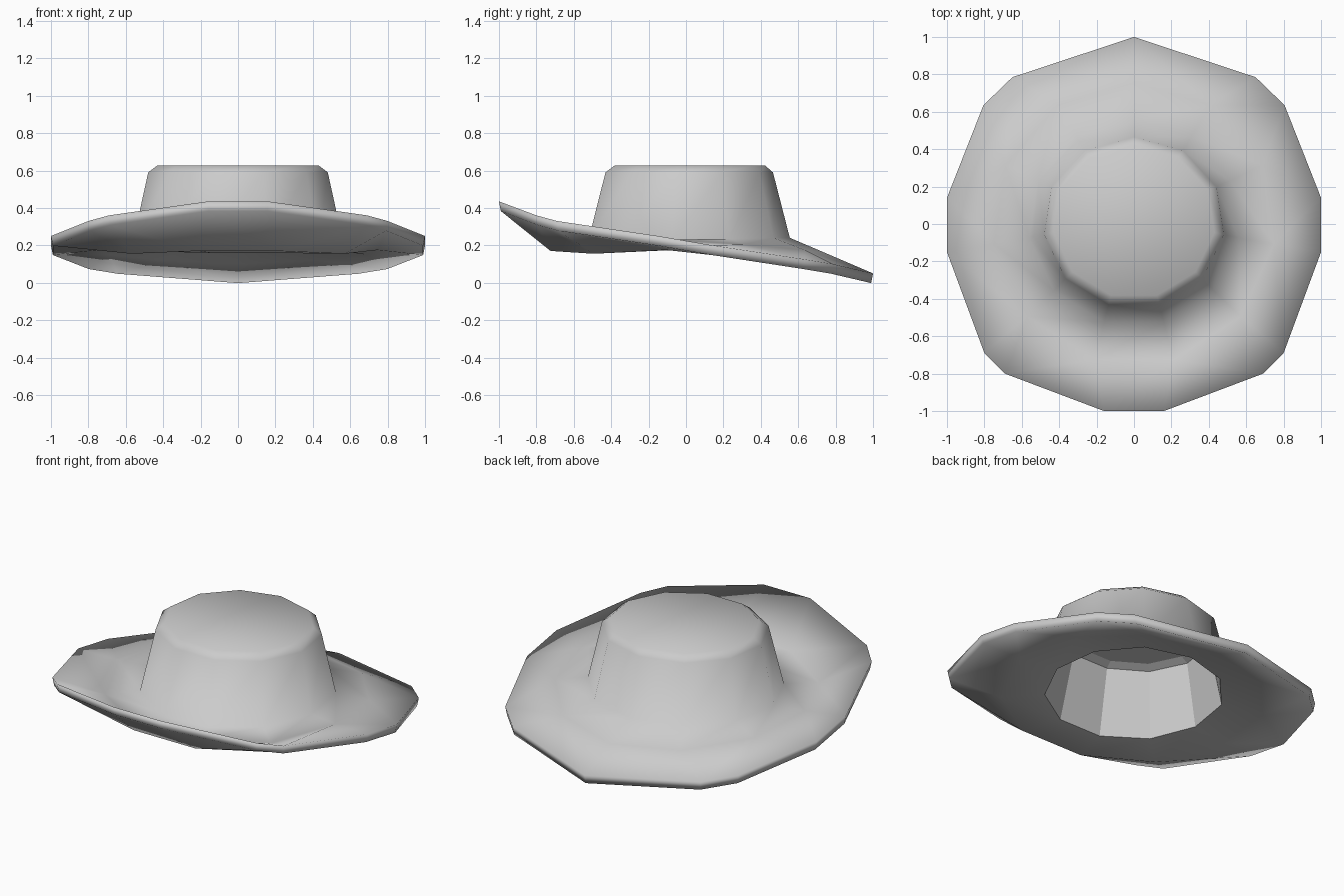
import bpy, bmesh, math

if "Cube" in bpy.data.objects:
    bpy.data.objects.remove(bpy.data.objects["Cube"])

bm = bmesh.new()
N = 11


def ang(v):
    # clockwise angle measured from the back point (+y)
    return math.atan2(v.co.x, v.co.y) % (2 * math.pi)


def ring(rx, ry, z, cy=0.0):
    # 11-sided ring with a corner at the back; z is a list for the half ring back -> front
    out = []
    for i in range(N):
        a = 2 * math.pi * i / N
        zi = z[min(i, N - i)] if isinstance(z, list) else z
        out.append(bm.verts.new((rx * math.sin(a), ry * math.cos(a) + cy, zi)))
    return out


def half_outline(pts, drop=0.0, s=1.0):
    # mirrored rim outline, back point first
    full = pts + [(-x, y, z) for x, y, z in reversed(pts[1:])]
    return [bm.verts.new((x * s, y * s, z - drop)) for x, y, z in full]


def zip_rings(a, b, smooth=True):
    # join two rings, quads when the counts match, triangles otherwise
    faces = []
    na, nb = len(a), len(b)
    if na == nb:
        for i in range(na):
            j = (i + 1) % na
            faces.append(bm.faces.new((a[i], a[j], b[j], b[i])))
    else:
        i = j = 0
        while i < na or j < nb:
            nxa = ang(a[i + 1]) if i + 1 < na else 2 * math.pi
            nxb = ang(b[j + 1]) if j + 1 < nb else 2 * math.pi
            if j >= nb or (i < na and nxa <= nxb):
                faces.append(bm.faces.new((a[i], a[(i + 1) % na], b[j % nb])))
                i += 1
            else:
                faces.append(bm.faces.new((a[i % na], b[(j + 1) % nb], b[j])))
                j += 1
    for f in faces:
        f.smooth = smooth


# brim edge: back point round to the front, upturned at the front
rim = [(0, 1, 0.05), (0.65, 0.785, 0.10), (0.805, 0.635, 0.125), (1, 0.14, 0.20),
       (1, -0.15, 0.25), (0.80, -0.69, 0.33), (0.69, -0.80, 0.36), (0.16, -1.0, 0.435)]
mid_z = [0.155, 0.175, 0.205, 0.23, 0.21, 0.225]
base_z = [0.24, 0.24, 0.235, 0.23, 0.22, 0.215]

# outside: crown top, crown wall, brim top
top = ring(0.435, 0.41, 0.627, 0.012)
shoulder = ring(0.485, 0.457, 0.59, 0.008)
base = ring(0.565, 0.551, base_z, 0.004)
mid = ring(0.755, 0.755, mid_z)
rim_top = half_outline(rim)
bm.faces.new(top).smooth = True
for a, b in zip((top, shoulder, base, mid), (shoulder, base, mid, rim_top)):
    zip_rings(a, b)

# underside: brim edge, brim bottom, flat-faced crown lining
rim_low = half_outline(rim, 0.052, 0.99)
mid_low = ring(0.755, 0.755, [z - 0.055 for z in mid_z])
opening = ring(0.515, 0.50, [z - 0.055 for z in base_z], 0.004)
lining = ring(0.44, 0.41, 0.555, 0.008)
ceiling = ring(0.39, 0.365, 0.577, 0.012)
zip_rings(rim_top, rim_low)
zip_rings(rim_low, mid_low)
zip_rings(mid_low, opening)
zip_rings(opening, lining, False)
zip_rings(lining, ceiling, False)
bm.faces.new(ceiling)

bmesh.ops.recalc_face_normals(bm, faces=bm.faces)
# crisp crease round the head opening
for e in bm.edges:
    if len({f.smooth for f in e.link_faces}) > 1:
        e.smooth = False

me = bpy.data.meshes.new("hat")
bm.to_mesh(me)
bm.free()
hat = bpy.data.objects.new("hat", me)
bpy.context.collection.objects.link(hat)
